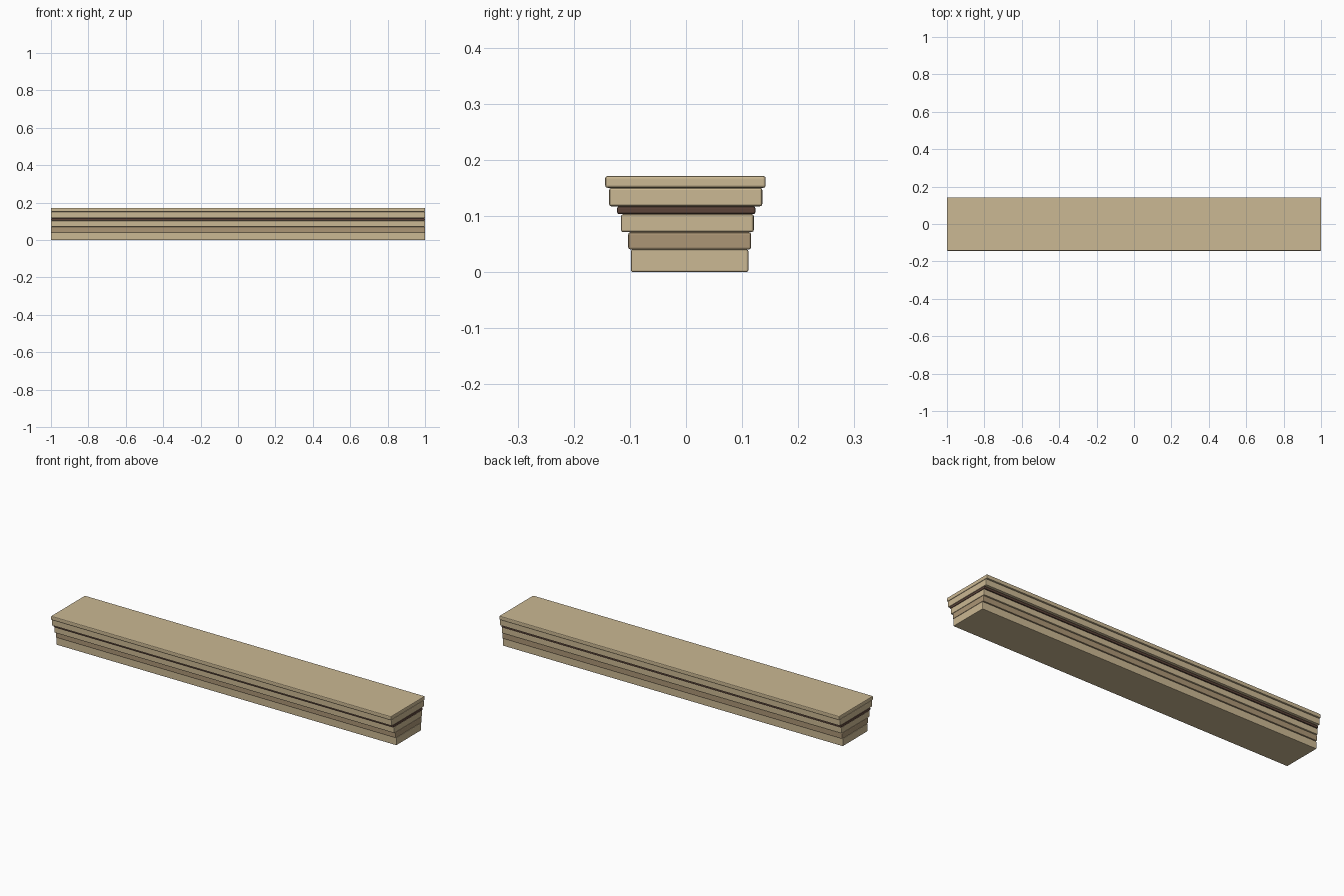
import bpy

if "Cube" in bpy.data.objects:
    bpy.data.objects.remove(bpy.data.objects["Cube"])


def material(name, srgb):
    m = bpy.data.materials.new(name)
    lin = [((c / 255 + 0.055) / 1.055) ** 2.4 for c in srgb]
    m.diffuse_color = (*lin, 1)
    m.use_nodes = True
    m.node_tree.nodes["Principled BSDF"].inputs["Base Color"].default_value = m.diffuse_color
    return m


sand = material("sandstone", (203, 184, 147))
shade = material("darker_sandstone", (172, 150, 118))
brown = material("dark_brown", (92, 68, 57))


# One full-length moulding course with softened edges
def course(name, y0, y1, z0, z1, mat, bevel=0.004):
    bpy.ops.mesh.primitive_cube_add(size=1, location=(0, (y0 + y1) / 2, (z0 + z1) / 2))
    ob = bpy.context.object
    ob.name = name
    ob.scale = (2, y1 - y0, z1 - z0)
    bpy.ops.object.transform_apply(location=False, rotation=False, scale=True)
    ob.data.materials.append(mat)
    mod = ob.modifiers.new("soft_edges", 'BEVEL')
    mod.width = bevel
    mod.segments = 2


# Courses from bottom to top, each projecting further out
course("base_course", -0.098, 0.111, 0.0, 0.040, sand, 0.003)
course("recessed_course", -0.103, 0.116, 0.040, 0.071, shade)
course("middle_course", -0.116, 0.121, 0.071, 0.103, sand)
course("shadow_bead", -0.123, 0.124, 0.103, 0.117, brown)
course("upper_course", -0.137, 0.136, 0.117, 0.150, sand)
course("cap_course", -0.144, 0.142, 0.150, 0.171, sand)
